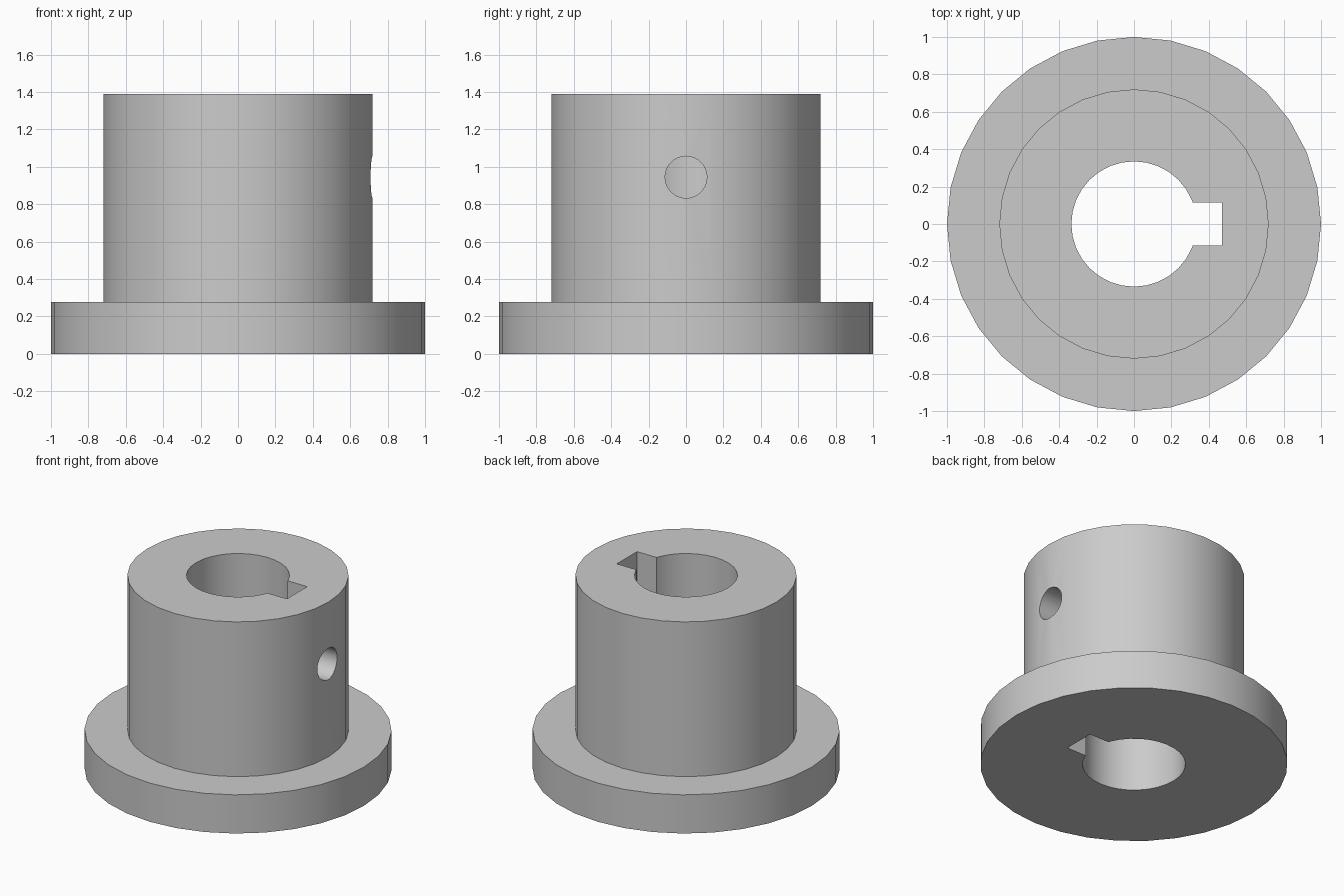
import bpy, bmesh
from math import cos, sin, tau, radians

if "Cube" in bpy.data.objects:
    bpy.data.objects.remove(bpy.data.objects["Cube"])

SEGMENTS = 32


def lathe(name, profile):
    """Revolve a closed (radius, z) outline around the z axis."""
    bm = bmesh.new()
    rings = [[bm.verts.new((r * cos(tau * i / SEGMENTS), r * sin(tau * i / SEGMENTS), z))
              for r, z in profile] for i in range(SEGMENTS)]
    n = len(profile)
    for i in range(SEGMENTS):
        a, b = rings[i], rings[(i + 1) % SEGMENTS]
        for j in range(n):
            k = (j + 1) % n
            bm.faces.new((a[j], b[j], b[k], a[k]))
    bmesh.ops.recalc_face_normals(bm, faces=bm.faces)
    mesh = bpy.data.meshes.new(name)
    bm.to_mesh(mesh)
    bm.free()
    obj = bpy.data.objects.new(name, mesh)
    bpy.context.collection.objects.link(obj)
    return obj


def cut(target, cutter):
    """Subtract the cutter from the target, then discard it."""
    cutter.hide_render = True
    mod = target.modifiers.new("cut", 'BOOLEAN')
    mod.operation = 'DIFFERENCE'
    mod.solver = 'EXACT'
    mod.object = cutter
    bpy.context.view_layer.objects.active = target
    bpy.ops.object.modifier_apply(modifier=mod.name)
    bpy.data.objects.remove(cutter, do_unlink=True)


# Flange, hub and central bore as one revolved section
hub = lathe("flanged_hub", [(0.335, 0), (1, 0), (1, 0.278), (0.72, 0.278),
                            (0.72, 1.39), (0.335, 1.39)])

# Keyway through the full height on the +x side of the bore
bpy.ops.mesh.primitive_cube_add(size=1, location=(0.285, 0, 0.7))
keyway = bpy.context.object
keyway.name = "keyway_cutter"
keyway.scale = (0.37, 0.23, 2)
cut(hub, keyway)

# Set screw hole from the +x side into the keyway
bpy.ops.mesh.primitive_cylinder_add(vertices=SEGMENTS, radius=0.112, depth=0.8,
                                    location=(0.6, 0, 0.945),
                                    rotation=(0, radians(90), 0))
screw_hole = bpy.context.object
screw_hole.name = "set_screw_cutter"
cut(hub, screw_hole)

# Smooth round walls with crisp edges
bpy.ops.object.select_all(action='DESELECT')
hub.select_set(True)
bpy.context.view_layer.objects.active = hub
bpy.ops.object.shade_smooth_by_angle(angle=radians(30))
